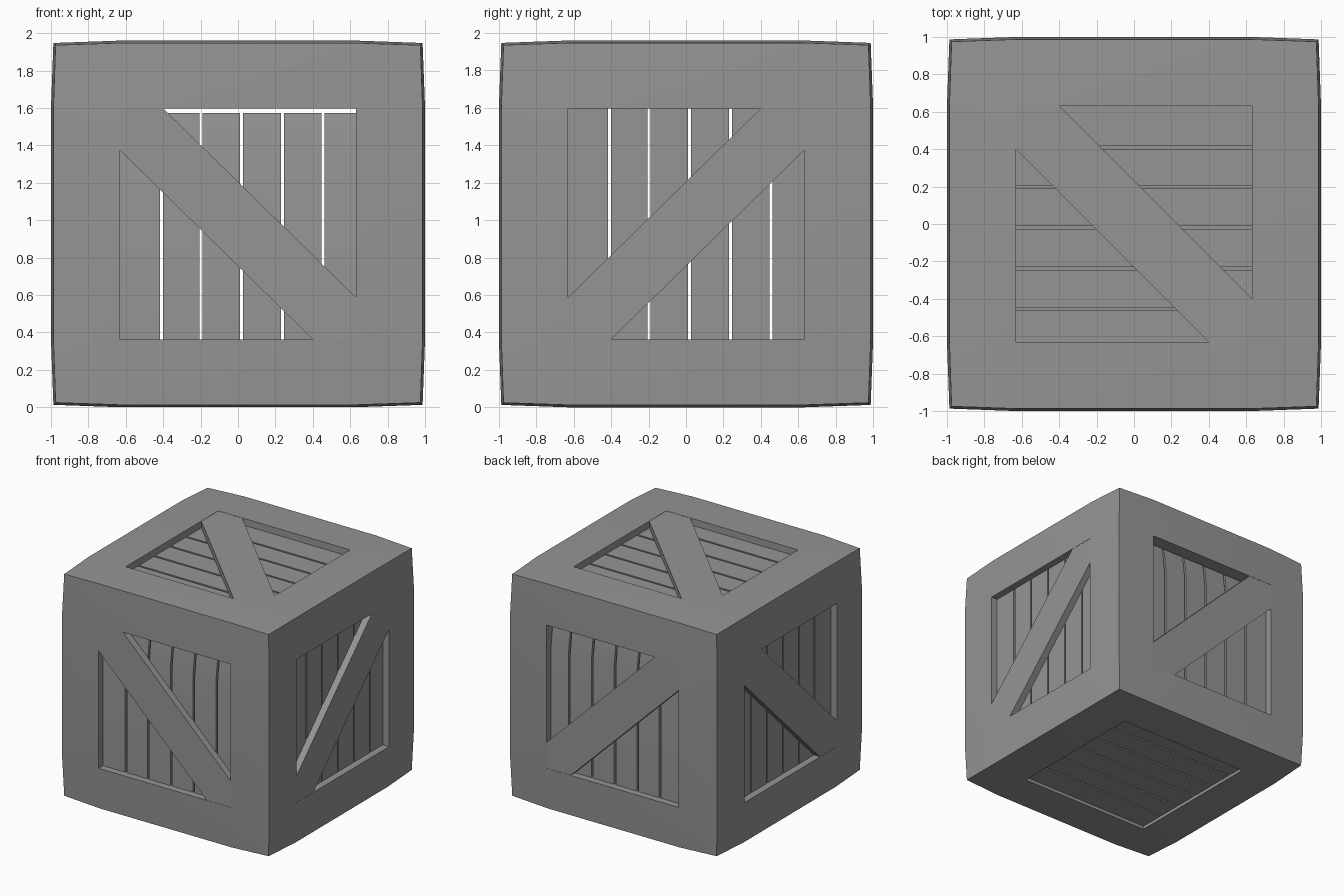
import bpy, bmesh, itertools, math

if "Cube" in bpy.data.objects:
    bpy.data.objects.remove(bpy.data.objects["Cube"])

R, O = 0.63, 1.0            # half opening, half outer size
ZS = 0.98                   # the crate is slightly shorter than wide

grey = bpy.data.materials.new("dark_grey")
grey.diffuse_color = (0.3, 0.3, 0.3, 1)
grey.use_nodes = True
grey.node_tree.nodes["Principled BSDF"].inputs["Base Color"].default_value = grey.diffuse_color


def place(p):
    return (p[0], p[1], p[2] * ZS + ZS)


# face name -> mapping from panel coordinates (u, v, outward distance)
FACES = {
    "front": lambda u, v, d: (u, -d, v),
    "back": lambda u, v, d: (u, d, v),
    "right": lambda u, v, d: (d, u, v),
    "left": lambda u, v, d: (-d, u, v),
    "top": lambda u, v, d: (u, v, d),
    "bottom": lambda u, v, d: (u, -v, -d),
}


def finish(bm, name):
    bmesh.ops.remove_doubles(bm, verts=bm.verts, dist=1e-5)
    bmesh.ops.recalc_face_normals(bm, faces=bm.faces)
    mesh = bpy.data.meshes.new(name)
    bm.to_mesh(mesh)
    bm.free()
    mesh.materials.append(grey)
    ob = bpy.data.objects.new(name, mesh)
    bpy.context.collection.objects.link(ob)
    bpy.ops.object.select_all(action="DESELECT")
    bpy.context.view_layer.objects.active = ob
    ob.select_set(True)
    bpy.ops.object.shade_smooth_by_angle(angle=math.radians(25))
    return ob


def loft(bm, rings):
    """Closed solid through a list of equal-length point rings."""
    vs = [[bm.verts.new(place(p)) for p in ring] for ring in rings]
    n = len(vs[0])
    bm.faces.new(vs[0])
    bm.faces.new(vs[-1])
    for a, b in zip(vs, vs[1:]):
        for i in range(n):
            bm.faces.new((a[i], a[(i + 1) % n], b[(i + 1) % n], b[i]))


# Frame: twelve beams from a 3x3x3 cell lattice, edges and corners worn inward
def frame_point(i, j, k):
    c = [(-O, -R, R, O)[n] for n in (i, j, k)]
    outer = sum(n in (0, 3) for n in (i, j, k))
    pull = (0, 0, 0.013, 0.025)[outer]
    return place([x - pull * (1 if x > 0 else -1) if abs(x) == O else x for x in c])


cells = {c for c in itertools.product(range(3), repeat=3) if c.count(1) <= 1}
bm = bmesh.new()
for c in cells:
    for axis in range(3):
        for side in (0, 1):
            nb = list(c)
            nb[axis] += 2 * side - 1
            if tuple(nb) in cells:
                continue
            a, b = [x for x in range(3) if x != axis]
            quad = []
            for da, db in ((0, 0), (1, 0), (1, 1), (0, 1)):
                idx = list(c)
                idx[axis] += side
                idx[a] += da
                idx[b] += db
                quad.append(bm.verts.new(frame_point(*idx)))
            bm.faces.new(quad)
finish(bm, "crate_frame")

# Slats: six boards per face with narrow gaps between them
GAPS = (-0.41, -0.197, 0.02, 0.237, 0.455)
EDGES = (-R - 0.01,) + GAPS + (R + 0.01,)
for name, f in FACES.items():
    flat = name in ("top", "bottom")
    depth = 0.972 if name == "bottom" else 0.94
    bm = bmesh.new()
    for lo, hi in zip(EDGES, EDGES[1:]):
        lo, hi = lo + 0.008, hi - 0.008
        # boards on front and back end short and lean inward at the top
        if name in ("front", "back"):
            path = [(-R, 0), (0.4, 0), (0.606, 0.025)]
        else:
            path = [(-R, 0), (R, 0)]
        rings = []
        for t, lean in path:
            d0, d1 = depth - lean, depth - lean - 0.04
            section = [(lo, d0), (hi, d0), (hi, d1), (lo, d1)]
            rings.append([f(t, -w, d) if flat else f(w, t, d) for w, d in section])
        loft(bm, rings)
    finish(bm, name + "_slats")

# Diagonal braces: corner to corner on every face but the bottom
K = 0.4
HEX = [(-R, R), (-K, R), (R, -K), (R, -R), (K, -R), (-R, K)]
for name, f in FACES.items():
    if name == "bottom":
        continue
    s = -1 if name in ("left", "right") else 1
    bm = bmesh.new()
    loft(bm, [[f(s * u, v, d) for u, v in HEX] for d in (0.935, 0.998)])
    finish(bm, name + "_brace")
